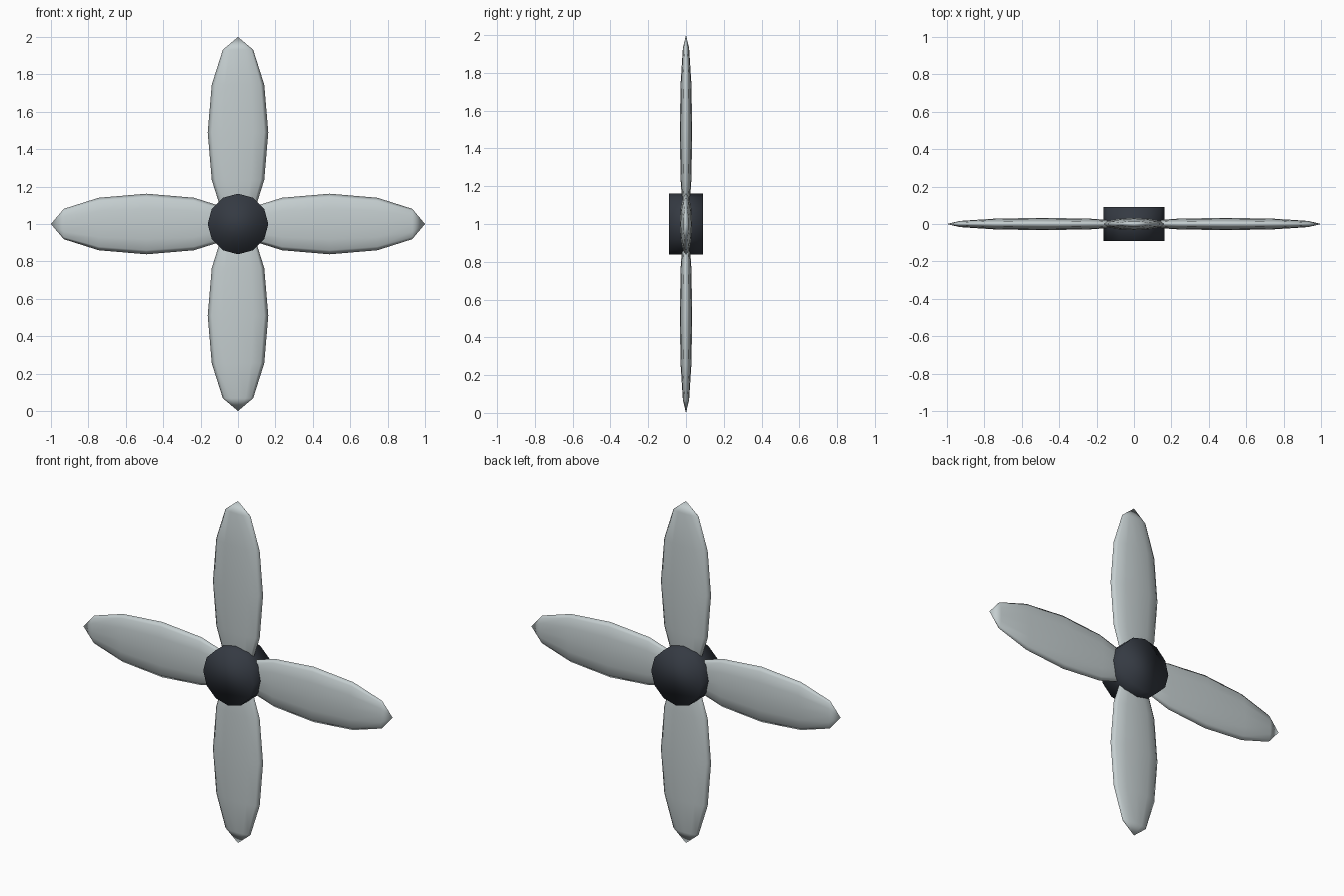
import bpy, math
from mathutils import Matrix

if "Cube" in bpy.data.objects:
    bpy.data.objects.remove(bpy.data.objects["Cube"])

CENTRE_Z = 1.0


def material(name, colour):
    mat = bpy.data.materials.new(name)
    mat.diffuse_color = colour
    mat.use_nodes = True
    mat.node_tree.nodes["Principled BSDF"].inputs["Base Color"].default_value = mat.diffuse_color
    return mat


def finish(name, mat):
    obj = bpy.context.object
    obj.name = name
    obj.data.materials.append(mat)
    bpy.ops.object.shade_smooth()
    return obj


blade_mat = material("pale_metal", (0.55, 0.61, 0.62, 1.0))
hub_mat = material("dark_hub", (0.035, 0.042, 0.055, 1.0))

# Blades: flattened coarse spheres, pole along the blade, spun about y
for i, side in enumerate(("top", "right", "bottom", "left")):
    bpy.ops.mesh.primitive_uv_sphere_add(segments=12, ring_count=6, radius=1)
    blade = finish("blade_" + side, blade_mat)
    shape = (Matrix.Translation((0, 0, 0.49))
             @ Matrix.Diagonal((0.162, 0.033, 0.51, 1)))
    blade.data.transform(Matrix.Rotation(i * math.pi / 2, 4, 'Y') @ shape)
    blade.location.z = CENTRE_Z

# Hub: twelve-sided drum lying along y
bpy.ops.mesh.primitive_cylinder_add(vertices=12, radius=0.162, depth=0.18,
                                    location=(0, 0, CENTRE_Z),
                                    rotation=(math.pi / 2, 0, 0))
finish("hub", hub_mat)
